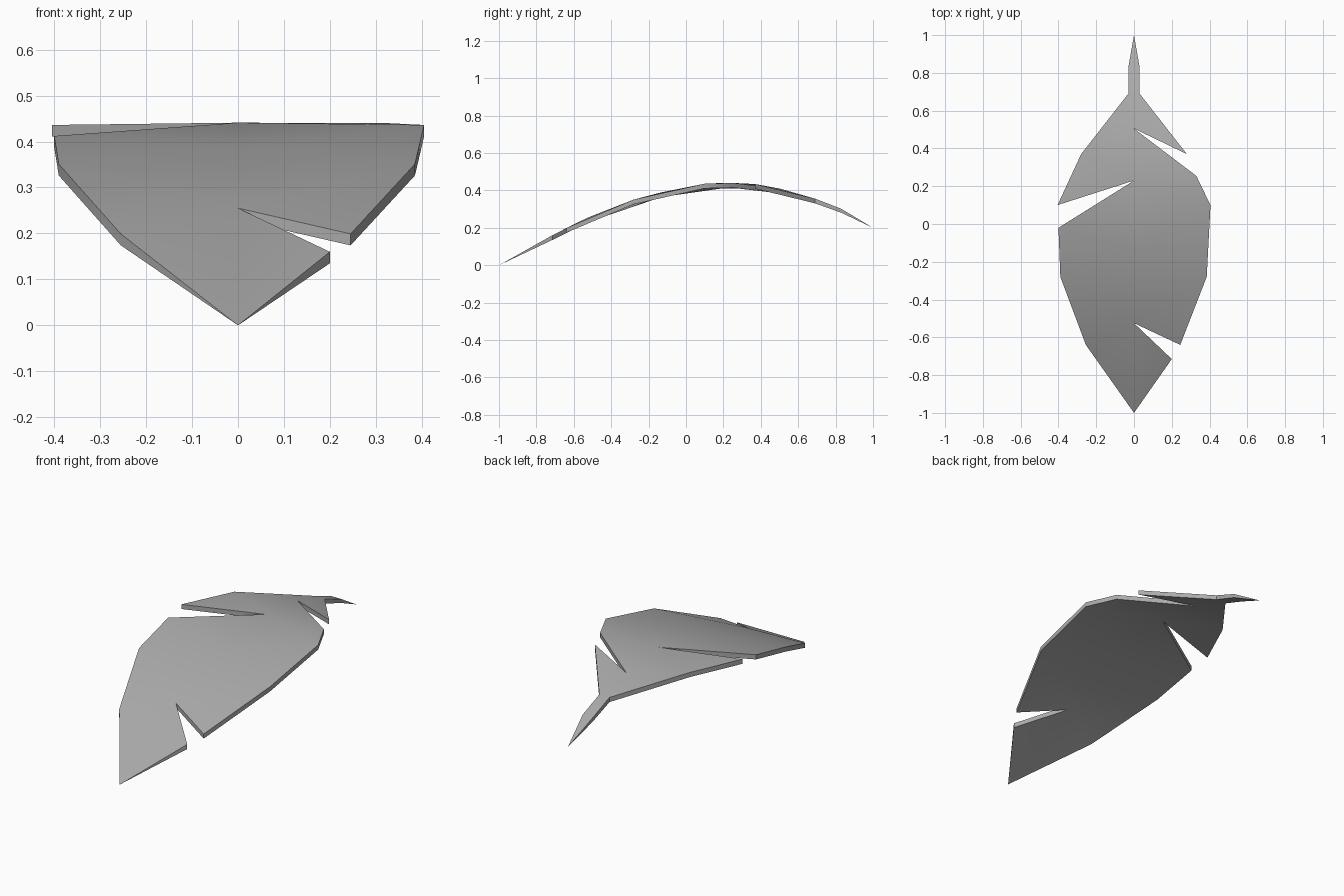
import bpy
import bmesh
import math

cube = bpy.data.objects.get("Cube")
if cube:
    bpy.data.objects.remove(cube, do_unlink=True)

# Arching height of the leaf along its length: (y, z)
ARCH = [(-1, 0), (-.715, .16), (-.64, .199), (-.525, .255), (-.28, .351),
        (-.13, .39), (-.02, .412), (.1, .436), (.23, .441), (.37, .434),
        (.505, .409), (.69, .356), (.83, .302), (1, .2)]
THICKNESS = .025


def arch_height(y):
    for (y0, z0), (y1, z1) in zip(ARCH, ARCH[1:]):
        if y <= y1:
            return z0 + (z1 - z0) * (y - y0) / (y1 - y0)
    return ARCH[-1][1]


# Midrib points
tip, front_cut, middle, side_cut, back_cut, base = [
    (0, y) for y in (-1, -.525, -.13, .23, .505, .69)]
stem_end = (0, 1)

# Rim points on each side
left_low, left_mid = (.245, -.64), (.385, -.28)
left_wide = (.405, .1)
right_low, right_mid = (-.255, -.64), (-.39, -.28)
right_back = (-.28, .37)
stem_l, stem_r = (.03, .69), (-.03, .69)
neck_l, neck_r = (.03, .83), (-.03, .83)

PATCHES = [
    # left half, cut at the front and near the stem
    (tip, (.2, -.715), front_cut),
    (front_cut, left_low, left_mid, middle),
    (middle, left_mid, left_wide, side_cut),
    (side_cut, left_wide, (.33, .255), back_cut),
    (back_cut, (.28, .37), stem_l, base),
    # right half, cut at the widest part
    (right_low, tip, front_cut),
    (right_mid, right_low, front_cut, middle),
    ((-.4, -.02), right_mid, middle, side_cut),
    (right_back, (-.405, .1), side_cut, back_cut),
    (stem_r, right_back, back_cut, base),
    # stem
    (stem_r, base, stem_l, neck_l, neck_r),
    (neck_r, neck_l, stem_end),
]

# Upper surface
bm = bmesh.new()
verts = {}
for patch in PATCHES:
    for x, y in patch:
        if (x, y) not in verts:
            verts[x, y] = bm.verts.new((x, y, arch_height(y)))
    bm.faces.new([verts[p] for p in patch])

# Underside, thinning out to a point at both ends
result = bmesh.ops.extrude_face_region(bm, geom=bm.faces[:], use_keep_orig=True)
for item in result["geom"]:
    if isinstance(item, bmesh.types.BMVert):
        item.co.z -= THICKNESS * min(1, (1 - abs(item.co.y)) / .2)
bmesh.ops.remove_doubles(bm, verts=bm.verts[:], dist=.0005)
bmesh.ops.triangulate(bm, faces=[f for f in bm.faces if len(f.verts) > 3])
bmesh.ops.recalc_face_normals(bm, faces=bm.faces[:])

mesh = bpy.data.meshes.new("leaf")
bm.to_mesh(mesh)
bm.free()
leaf = bpy.data.objects.new("leaf", mesh)
bpy.context.collection.objects.link(leaf)

# Plain grey colour
grey = bpy.data.materials.new("grey")
grey.use_nodes = True
colour = (.4, .4, .4, 1)
grey.diffuse_color = colour
grey.node_tree.nodes["Principled BSDF"].inputs["Base Color"].default_value = colour
mesh.materials.append(grey)

# Smooth blade with crisp rim
bpy.ops.object.select_all(action='DESELECT')
leaf.select_set(True)
bpy.context.view_layer.objects.active = leaf
bpy.ops.object.shade_smooth_by_angle(angle=math.radians(30))
